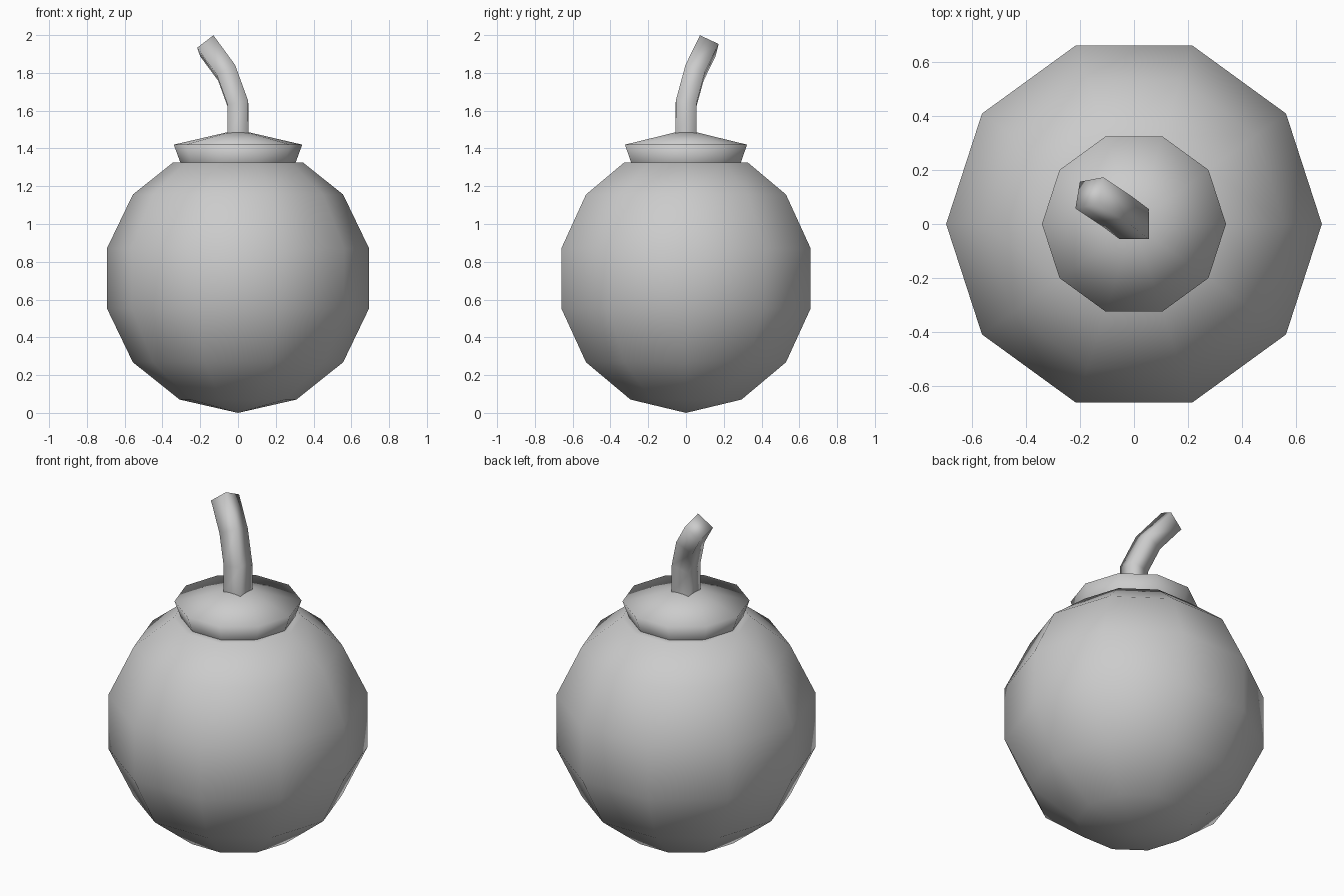
import bpy
import bmesh
from math import cos, sin, pi, radians
from mathutils import Matrix, Vector

cube = bpy.data.objects.get("Cube")
if cube:
    bpy.data.objects.remove(cube, do_unlink=True)

SIDES = 10
RADIUS = 0.712

grey = bpy.data.materials.new("plain_grey")
grey.use_nodes = True
grey.diffuse_color = (0.6, 0.6, 0.6, 1)
grey.node_tree.nodes["Principled BSDF"].inputs["Base Color"].default_value = (0.6, 0.6, 0.6, 1)


def loft(name, rings):
    """Smooth skin over a list of point rings; a one-point ring is a pole."""
    bm = bmesh.new()
    loops = [[bm.verts.new(p) for p in ring] for ring in rings]
    for a, b in zip(loops, loops[1:]):
        n = max(len(a), len(b))
        for i in range(n):
            j = (i + 1) % n
            if len(a) == 1:
                bm.faces.new((a[0], b[j], b[i]))
            elif len(b) == 1:
                bm.faces.new((a[i], a[j], b[0]))
            else:
                bm.faces.new((a[i], a[j], b[j], b[i]))
    if len(loops[-1]) > 1:
        bm.faces.new(loops[-1])
    bmesh.ops.recalc_face_normals(bm, faces=bm.faces)
    for face in bm.faces:
        face.smooth = True
    mesh = bpy.data.meshes.new(name)
    bm.to_mesh(mesh)
    bm.free()
    mesh.materials.append(grey)
    obj = bpy.data.objects.new(name, mesh)
    bpy.context.collection.objects.link(obj)
    return obj


def circle(r, z):
    if r == 0:
        return [(0, 0, z)]
    return [(r * cos(2 * pi * i / SIDES), r * sin(2 * pi * i / SIDES), z)
            for i in range(SIDES)]


# Round body: seven-band sphere cut flat at the top, with a neck shelf
bands = [(RADIUS * sin(pi * k / 7), RADIUS * (1 - cos(pi * k / 7))) for k in range(1, 6)]
body_profile = [(0, 0)] + bands + [(0.345, 1.325), (0.305, 1.325)]
loft("body", [circle(r, z) for r, z in body_profile])

# Flared cap with a shallow conical top
cap_profile = [(0.305, 1.325), (0.34, 1.42), (0.06, 1.485), (0, 1.485)]
loft("cap", [circle(r, z) for r, z in cap_profile])

# Square fuse bending towards the back right
square = [Vector((x, y, 0)) * 0.055 for x, y in ((1, 1), (-1, 1), (-1, -1), (1, -1))]
bend_axis = Vector((-0.57, -0.82, 0))
path = [((0, 0, 1.47), 0), ((0, 0, 1.635), 15),
        ((-0.06, 0.045, 1.80), 33), ((-0.165, 0.115, 1.943), 47)]
loft("fuse", [[Vector(c) + Matrix.Rotation(radians(t), 3, bend_axis) @ p for p in square]
              for c, t in path])
